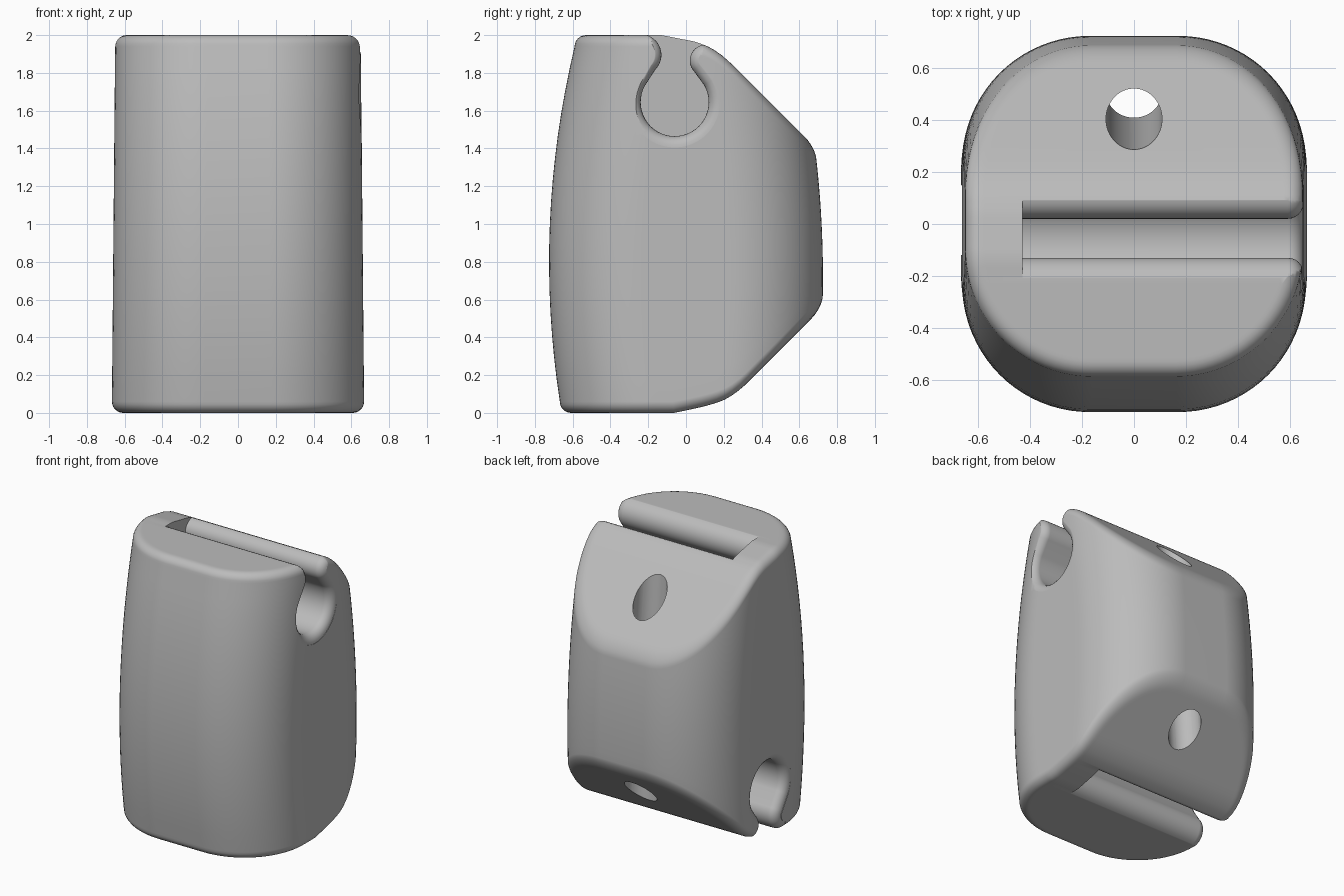
import bpy, bmesh
from math import sin, cos, pi, radians, sqrt
from mathutils import Matrix, Vector

if "Cube" in bpy.data.objects:
    bpy.data.objects.remove(bpy.data.objects["Cube"])

grey = bpy.data.materials.new("plain_grey")
grey.use_nodes = True
grey.diffuse_color = (0.5, 0.5, 0.5, 1)
grey.node_tree.nodes["Principled BSDF"].inputs["Base Color"].default_value = (0.5, 0.5, 0.5, 1)

FILLET = 0.06
CORNER = 0.49
# Height of the top and bottom caps along y
TOP = [(-0.13, 2.0), (0.05, 1.965), (0.13, 1.935), (0.19, 1.893), (0.25, 1.84), (0.75, 1.34)]
BOTTOM = [(-0.06, 0.0), (0.1, 0.035), (0.19, 0.062), (0.25, 0.096), (0.3, 0.135), (0.75, 0.585)]


def cap_height(line, y):
    if y <= line[0][0]:
        return line[0][1]
    for (y0, z0), (y1, z1) in zip(line, line[1:]):
        if y <= y1:
            break
    return z0 + (z1 - z0) * (y - y0) / (y1 - y0)


def make_object(name, bm):
    bm.normal_update()
    mesh = bpy.data.meshes.new(name)
    bm.to_mesh(mesh)
    bm.free()
    mesh.materials.append(grey)
    obj = bpy.data.objects.new(name, mesh)
    bpy.context.scene.collection.objects.link(obj)
    return obj


def bridge(bm, a, b):
    n = len(a)
    for i in range(n):
        j = (i + 1) % n
        bm.faces.new((a[i], a[j], b[j], b[i]))


# Columns of the half outline: front corner, straight side, back corner
ARC, SIDE = 20, 10
COLUMNS = ([(-pi / 2 * (1 - i / ARC), 0) for i in range(ARC)]
           + [(0, i / SIDE) for i in range(SIDE + 1)]
           + [(pi / 2 * i / ARC, 1) for i in range(1, ARC + 1)])
# Insets of the fillet rings, from the wall inwards
STEPS = [FILLET * (1 - cos(pi / 2 * i / 6)) for i in range(1, 7)]


def wall_point(col, z, inset=0):
    """Plan position of a column at a height: bellied front and back, tapered sides."""
    angle, s = col
    front = -0.725 + 0.104 * (z - 0.8) ** 2 + CORNER
    back = 0.725 - 0.09 * (z - 0.72) ** 2 - CORNER
    half = 0.65 + 0.009 * (2 - z) - CORNER
    r = CORNER - inset
    return half + r * cos(angle), front + (back - front) * s + r * sin(angle)


def wall_end(col, line, sign):
    """Height where the wall column runs into the cap fillet."""
    z = 1.0
    for _ in range(25):
        z = cap_height(line, wall_point(col, z)[1]) - sign * FILLET
    return z


def drop(inset):
    """Depth of the fillet below the cap at an inset from the wall."""
    k = max(FILLET - inset, 0)
    return FILLET - sqrt(max(FILLET ** 2 - k * k, 0))


def body_rings():
    ends = [(wall_end(c, BOTTOM, -1), wall_end(c, TOP, 1)) for c in COLUMNS]

    def cap_ring(line, sign, side, inset):
        ring = []
        for c, e in zip(COLUMNS, ends):
            x, y = wall_point(c, e[side], inset)
            ring.append((x, y, cap_height(line, y) - sign * drop(inset)))
        return ring

    insets = STEPS + [FILLET + 0.015]
    for d in reversed(insets):
        yield cap_ring(BOTTOM, -1, 0, d)
    for k in range(17):
        heights = [lo + (hi - lo) * k / 16 for lo, hi in ends]
        yield [(*wall_point(c, z), z) for c, z in zip(COLUMNS, heights)]
    for d in insets:
        yield cap_ring(TOP, 1, 1, d)


# Main body: stacked outlines with rounded rims, closed with strips across x
bm = bmesh.new()
rings = []
for half in body_rings():
    right = [bm.verts.new(p) for p in half]
    left = [bm.verts.new((-x, y, z)) for x, y, z in half]
    rings.append(right + left[::-1])
for a, b in zip(rings, rings[1:]):
    bridge(bm, a, b)
for ring, turn in ((rings[0], -1), (rings[-1], 1)):
    for i in range(len(COLUMNS) - 1):
        strip = (ring[i], ring[i + 1], ring[-2 - i], ring[-1 - i])
        bm.faces.new(strip[::turn])
body = make_object("block_body", bm)


def arc(y, z, r, start, end, n):
    return [(y + r * cos(radians(start + (end - start) * i / n)),
             z + r * sin(radians(start + (end - start) * i / n))) for i in range(n + 1)]


def slot_profile(grow):
    """Keyhole with rounded lips, widened by an amount."""
    return (arc(-0.24, 1.895, 0.11 - grow, 90, -45, 14)
            + arc(-0.06, 1.645, 0.18 + grow, 150, 390, 32)
            + arc(0.105, 1.865, 0.085 - grow, 225, 90, 14)
            + [(0.105, 2.3), (-0.24, 2.3)])


def slot_cutter(name, matrix):
    stations = [(-0.43, 0)]
    stations += [(0.653 - s, drop(s)) for s in reversed(STEPS)]
    stations += [(0.653, FILLET), (0.85, FILLET)]
    bm = bmesh.new()
    loops = [[bm.verts.new((x, y, z)) for y, z in slot_profile(g)] for x, g in stations]
    for a, b in zip(loops, loops[1:]):
        bridge(bm, a, b)
    bm.faces.new(loops[0][::-1])
    bm.faces.new(loops[-1])
    bm.transform(matrix)
    return make_object(name, bm)


# Cord slots: one opens on the top left, the other on the bottom right
flip = Matrix.Translation((-0.011, 0.07, 2)) @ Matrix.Rotation(pi, 4, 'Y')
cutters = [slot_cutter("top_slot_cutter", Matrix()),
           slot_cutter("bottom_slot_cutter", flip)]

# Tilted through hole behind the slots
upper, lower = Vector((0, 0.405, 1.68)), Vector((0, 0.51, 0.345))
bm = bmesh.new()
bmesh.ops.create_cone(bm, cap_ends=True, segments=48, radius1=0.108, radius2=0.108, depth=3)
bm.transform(Matrix.Translation((upper + lower) / 2)
             @ (upper - lower).to_track_quat('Z', 'Y').to_matrix().to_4x4())
cutters.append(make_object("through_hole_cutter", bm))

bpy.ops.object.select_all(action='DESELECT')
body.select_set(True)
bpy.context.view_layer.objects.active = body


def cut(cutter):
    """Subtract a cutter with the first solver that gives a real cut."""
    cutter.hide_render = True
    mod = body.modifiers.new("cut", 'BOOLEAN')
    mod.operation = 'DIFFERENCE'
    mod.object = cutter
    before = len(body.data.polygons)
    for solver in sorted(mod.bl_rna.properties["solver"].enum_items.keys(), reverse=True):
        mod.solver = solver
        bpy.context.view_layer.update()
        result = body.evaluated_get(bpy.context.evaluated_depsgraph_get()).data
        if len(result.polygons) not in (0, before):
            break
    bpy.ops.object.modifier_apply(modifier=mod.name)
    bpy.data.objects.remove(cutter)


for cutter in cutters:
    cut(cutter)

# Smooth shading with crisp cut edges
bpy.ops.object.shade_smooth_by_angle(angle=radians(35))
weighted = body.modifiers.new("weighted_normals", 'WEIGHTED_NORMAL')
weighted.keep_sharp = True
